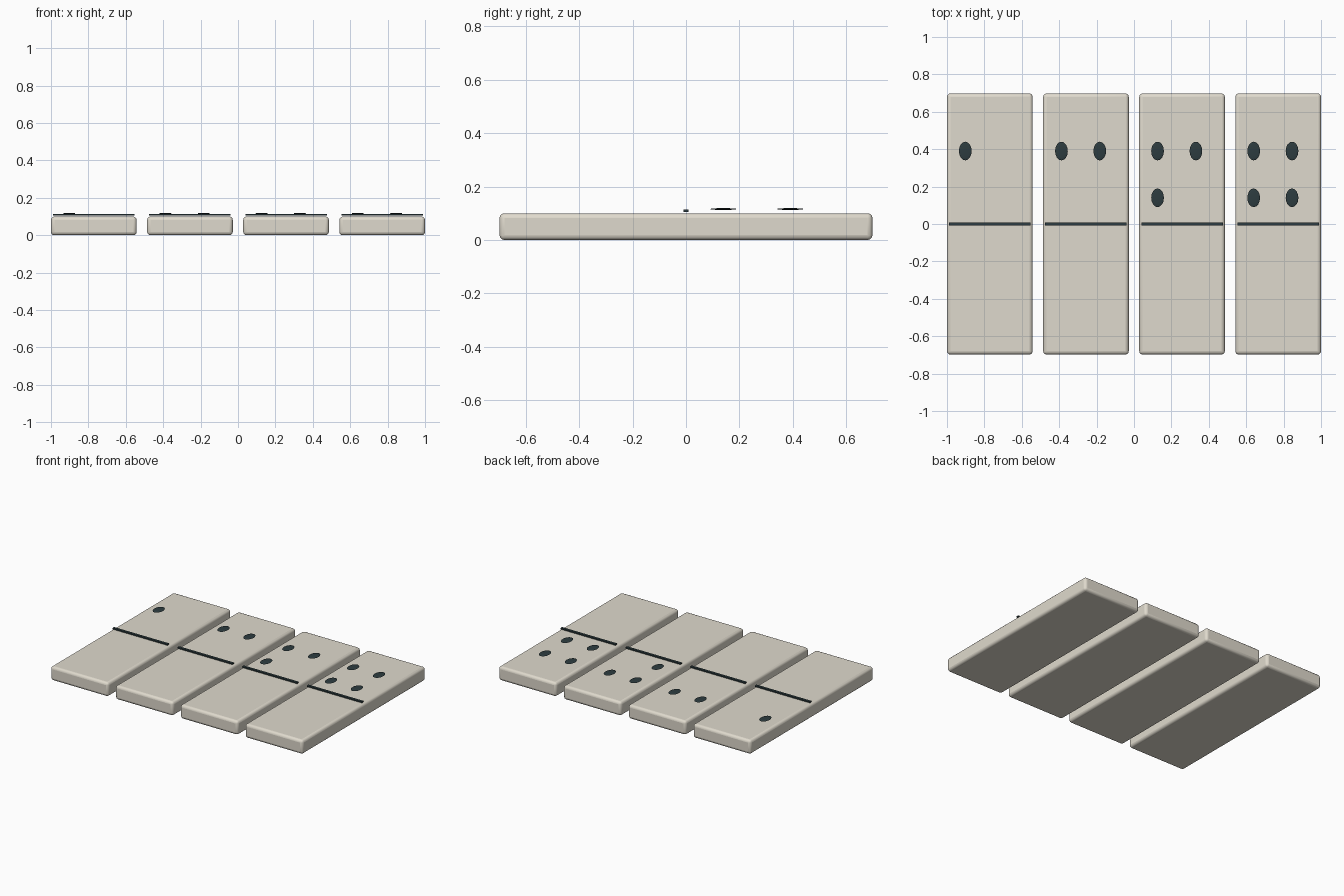
import bpy

if "Cube" in bpy.data.objects:
    bpy.data.objects.remove(bpy.data.objects["Cube"])


def material(name, rgb):
    m = bpy.data.materials.new(name)
    m.diffuse_color = (*rgb, 1)
    m.use_nodes = True
    m.node_tree.nodes["Principled BSDF"].inputs["Base Color"].default_value = m.diffuse_color
    return m


ivory = material("ivory", (0.74, 0.70, 0.61))
dark = material("dark_slate", (0.026, 0.045, 0.050))


def box(name, loc, size, bevel, mat):
    bpy.ops.mesh.primitive_cube_add(size=1, location=loc)
    o = bpy.context.object
    o.name = name
    o.scale = size
    bpy.ops.object.transform_apply(location=False, rotation=False, scale=True)
    o.data.materials.append(mat)
    if bevel:
        b = o.modifiers.new("rounded_edges", "BEVEL")
        b.width = bevel
        b.segments = 3
        bpy.ops.object.shade_smooth_by_angle()
    return o


# Pip: thin flattened ball floating just above the tile face
def pip(name, x, y):
    bpy.ops.mesh.primitive_uv_sphere_add(segments=16, ring_count=8, radius=1,
                                         location=(x, y, 0.116))
    o = bpy.context.object
    o.name = name
    o.scale = (0.034, 0.05, 0.0035)
    bpy.ops.object.transform_apply(location=False, rotation=False, scale=True)
    o.data.materials.append(dark)
    bpy.ops.object.shade_smooth_by_angle()


# Pip places relative to the tile centre, filled in this order
spots = [(-0.131, 0.39), (0.074, 0.39), (-0.131, 0.14), (0.074, 0.14)]

for i in range(4):
    cx = -0.771 + 0.514 * i
    box(f"tile_{i + 1}", (cx, 0, 0.05), (0.458, 1.396, 0.10), 0.018, ivory)
    box(f"divider_{i + 1}", (cx, 0, 0.11), (0.436, 0.018, 0.009), 0, dark)
    for k, (dx, y) in enumerate(spots[:i + 1]):
        pip(f"pip_{i + 1}_{k + 1}", cx + dx, y)
